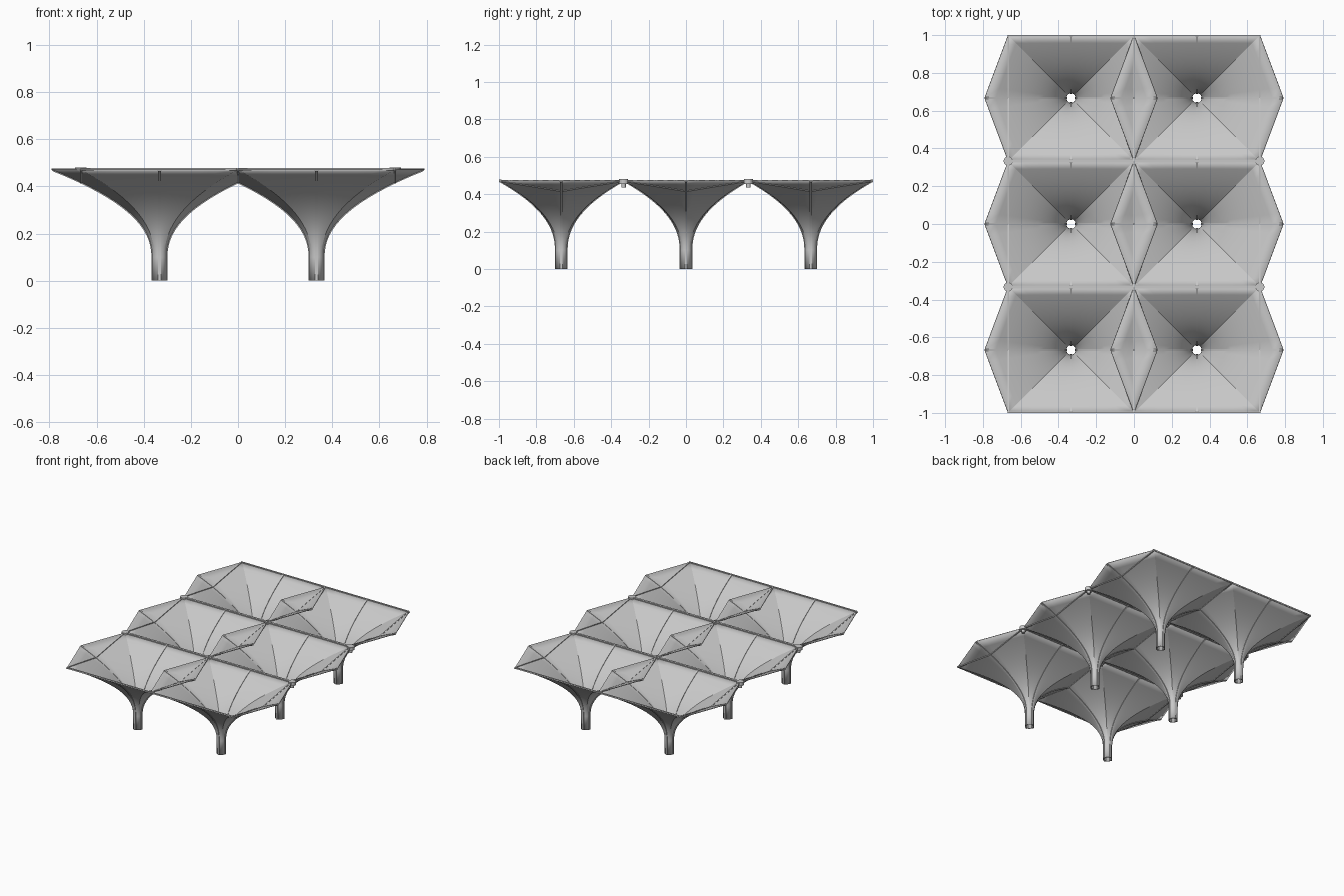
import bpy, bmesh, math
from mathutils import Vector

cube = bpy.data.objects.get("Cube")
if cube:
    bpy.data.objects.remove(cube)

HALF, TIP = 1 / 3, 0.458          # bay half width, pointed side reach
STEM, Z0, TOP, POWER = 0.028, 0.1, 0.473, 2.2

grey = bpy.data.materials.new("light_grey")
grey.use_nodes = True
grey.diffuse_color = (0.58, 0.58, 0.58, 1)
grey.node_tree.nodes["Principled BSDF"].inputs["Base Color"].default_value = (0.58, 0.58, 0.58, 1)


def finish(name, bm, smooth=True):
    mesh = bpy.data.meshes.new(name)
    bm.to_mesh(mesh)
    bm.free()
    mesh.materials.append(grey)
    ob = bpy.data.objects.new(name, mesh)
    bpy.context.collection.objects.link(ob)
    if smooth:
        bpy.ops.object.select_all(action='DESELECT')
        ob.select_set(True)
        bpy.context.view_layer.objects.active = ob
        bpy.ops.object.shade_smooth_by_angle(angle=math.radians(22))
    return ob


def reach(a):
    """Distance from the stem axis to the canopy rim in plan."""
    c, s = abs(math.cos(a)), abs(math.sin(a))
    return HALF / s if s > c + 1e-6 else TIP / (c + (TIP / HALF - 1) * s)


def canopy_point(a, t):
    r = STEM + (reach(a) - STEM) * t ** POWER
    return Vector((r * math.cos(a), r * math.sin(a), Z0 + (TOP - Z0) * t))


def height_at(x, y):
    a = math.atan2(y, x)
    f = (math.hypot(x, y) - STEM) / (reach(a) - STEM)
    return Z0 + (TOP - Z0) * min(1, f) ** (1 / POWER)


def sweep(bm, pts, side, width, depth):
    """Rectangular bar along a path; side is the constant width direction."""
    rings = []
    for i, p in enumerate(pts):
        tan = (pts[min(i + 1, len(pts) - 1)] - pts[max(i - 1, 0)]).normalized()
        n = tan.cross(side).normalized()
        rings.append([bm.verts.new(p + side * u * width / 2 + n * v * depth / 2)
                      for u, v in ((-1, -1), (1, -1), (1, 1), (-1, 1))])
    for a, b in zip(rings, rings[1:]):
        for k in range(4):
            j = (k + 1) % 4
            bm.faces.new((a[k], a[j], b[j], b[k]))
    bm.faces.new(rings[0][::-1])
    bm.faces.new(rings[-1])
    bmesh.ops.recalc_face_normals(bm, faces=bm.faces)


def make_canopy():
    bm = bmesh.new()
    count, rows = 48, 16
    angles = [math.tau * i / count for i in range(count)]
    rings = [[bm.verts.new((STEM * math.cos(a), STEM * math.sin(a), 0)) for a in angles]]
    for j in range(rows + 1):
        rings.append([bm.verts.new(canopy_point(a, j / rows)) for a in angles])
    for a, b in zip(rings, rings[1:]):
        for i in range(count):
            k = (i + 1) % count
            bm.faces.new((a[i], a[k], b[k], b[i]))
    ob = finish("canopy", bm)
    mod = ob.modifiers.new("thickness", 'SOLIDIFY')
    mod.thickness, mod.offset = 0.005, 0
    return ob


def make_ribs():
    bm = bmesh.new()
    for q in range(4):
        a = q * math.pi / 2
        side = Vector((-math.sin(a), math.cos(a), 0))
        pts = [Vector((STEM * math.cos(a), STEM * math.sin(a), 0))]
        pts += [canopy_point(a, j / 16) for j in range(16)] + [canopy_point(a, 0.995)]
        sweep(bm, pts, side, 0.012, 0.012)
    return finish("ribs", bm)


def make_edge_beams():
    bm = bmesh.new()
    for s in (-1, 1):
        # Straight rim bars
        sweep(bm, [Vector((-HALF, s * 0.329, TOP)), Vector((HALF, s * 0.329, TOP))],
              Vector((0, 1, 0)), 0.008, 0.01)
        # Dipped bars where neighbouring canopies cross
        pts = []
        for i in range(13):
            y = HALF * (i / 6 - 1)
            pts.append(Vector((s * HALF, y, height_at(HALF, y))))
        sweep(bm, pts, Vector((1, 0, 0)), 0.008, 0.012)
    return finish("edge_beams", bm, False)


# Repeat one umbrella over the grid of bays
parts = [make_canopy(), make_ribs(), make_edge_beams()]
bays = [(x, y) for x in (-HALF, HALF) for y in (-2 * HALF, 0, 2 * HALF)]
for n, (x, y) in enumerate(bays):
    for part in parts:
        ob = part
        if n:
            ob = part.copy()
            bpy.context.collection.objects.link(ob)
        ob.location = (x, y, 0)

# Round connectors under the shared corners
for x in (-2 * HALF, 0, 2 * HALF):
    for y in (-HALF, HALF):
        bm = bmesh.new()
        for radius, low, high in ((0.024, 0.455, 0.48 if x else 0.47), (0.012, 0.435, 0.456)):
            made = bmesh.ops.create_cone(bm, cap_ends=True, segments=16, radius1=radius,
                                         radius2=radius, depth=high - low)
            bmesh.ops.translate(bm, verts=made["verts"], vec=(x, y, (low + high) / 2))
        finish("corner_connector", bm)
